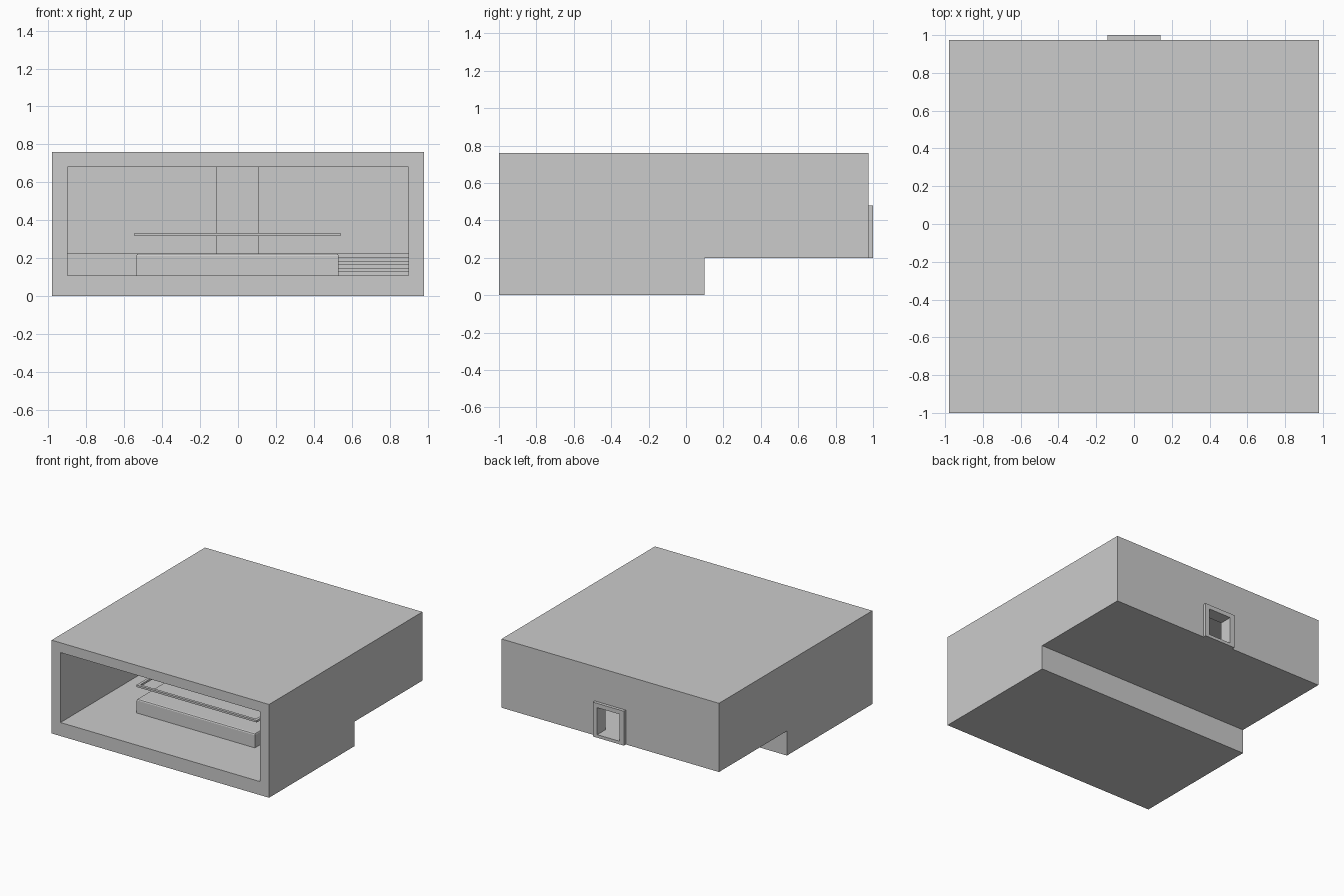
import bpy, bmesh
from mathutils import Vector

if "Cube" in bpy.data.objects:
    bpy.data.objects.remove(bpy.data.objects["Cube"])


def finish(name, bm):
    bmesh.ops.recalc_face_normals(bm, faces=bm.faces)
    mesh = bpy.data.meshes.new(name)
    bm.to_mesh(mesh)
    bm.free()
    ob = bpy.data.objects.new(name, mesh)
    bpy.context.collection.objects.link(ob)
    return ob


def prism_x(name, profile, x0, x1):
    """Extrude a (y, z) profile along x."""
    bm = bmesh.new()
    face = bm.faces.new([bm.verts.new((x0, y, z)) for y, z in profile])
    ext = bmesh.ops.extrude_face_region(bm, geom=[face])["geom"]
    bmesh.ops.translate(bm, vec=(x1 - x0, 0, 0),
                        verts=[v for v in ext if isinstance(v, bmesh.types.BMVert)])
    return finish(name, bm)


def box(name, x, y, z):
    return prism_x(name, [(y[0], z[0]), (y[1], z[0]), (y[1], z[1]), (y[0], z[1])], *x)


def cut(target, cutter):
    mod = target.modifiers.new("cut", 'BOOLEAN')
    mod.operation = 'DIFFERENCE'
    mod.solver = 'EXACT'
    mod.object = cutter
    bpy.context.view_layer.objects.active = target
    bpy.ops.object.modifier_apply(modifier=mod.name)
    bpy.data.objects.remove(cutter)


FLOOR, UPPER, CEIL = 0.11, 0.225, 0.68
EDGE = 0.02      # front edge of the raised rear floor

# Outer shell with the stepped underside, hollowed out from the front
shell = prism_x("building_shell",
                [(-1, 0), (0.10, 0), (0.10, 0.20), (0.975, 0.20), (0.975, 0.76), (-1, 0.76)],
                -0.98, 0.98)
cut(shell, prism_x("room_cutter",
                   [(-1.1, FLOOR), (EDGE, FLOOR), (EDGE, UPPER), (0.895, UPPER),
                    (0.895, CEIL), (-1.1, CEIL)], -0.90, 0.90))
cut(shell, box("door_cutter", (-0.10, 0.10), (0.85, 1.1), (UPPER, 0.445)))

# Frame around the rear doorway
frame = box("door_frame", (-0.14, 0.14), (0.97, 1.0), (0.20, 0.48))
cut(frame, box("frame_cutter", (-0.10, 0.10), (0.9, 1.1), (UPPER, 0.445)))

# Raised platform with softened upper edges
bm = bmesh.new()
bmesh.ops.create_cube(bm, size=1)
size = Vector((1.065, EDGE + 0.54, UPPER - FLOOR))
for v in bm.verts:
    v.co = Vector(a * b for a, b in zip(v.co, size)) + Vector(
        (-0.0025, (EDGE - 0.54) / 2, (UPPER + FLOOR) / 2))
top_edges = [e for e in bm.edges if all(v.co.z > 0.2 for v in e.verts)
             and not all(v.co.y > 0 for v in e.verts)]
bmesh.ops.bevel(bm, geom=top_edges, offset=0.012, segments=2, profile=0.5, affect='EDGES')
finish("platform", bm)

# Floating handrail around the front and sides of the platform
rail_w, rail_y = 0.022, -0.53
RZ = (0.316, 0.332)
box("rail_front", (-0.545, 0.54), (rail_y, rail_y + rail_w), RZ)
box("rail_left", (-0.545, -0.545 + rail_w), (rail_y + rail_w, EDGE), RZ)
box("rail_right", (0.54 - rail_w, 0.54), (rail_y + rail_w, EDGE), RZ)

# Steps beside the platform up to the rear floor
STEPS, RUN = 5, 0.05
for i in range(STEPS):
    rise = (UPPER - FLOOR) / (STEPS + 1)
    box(f"step_{i + 1}", (0.53, 0.90), (EDGE - (STEPS - i) * RUN, EDGE),
        (FLOOR, FLOOR + rise * (i + 1)))

# Screen wall hiding the doorway from the front
box("screen_wall", (-0.115, 0.11), (0.42, 0.47), (UPPER, CEIL))
